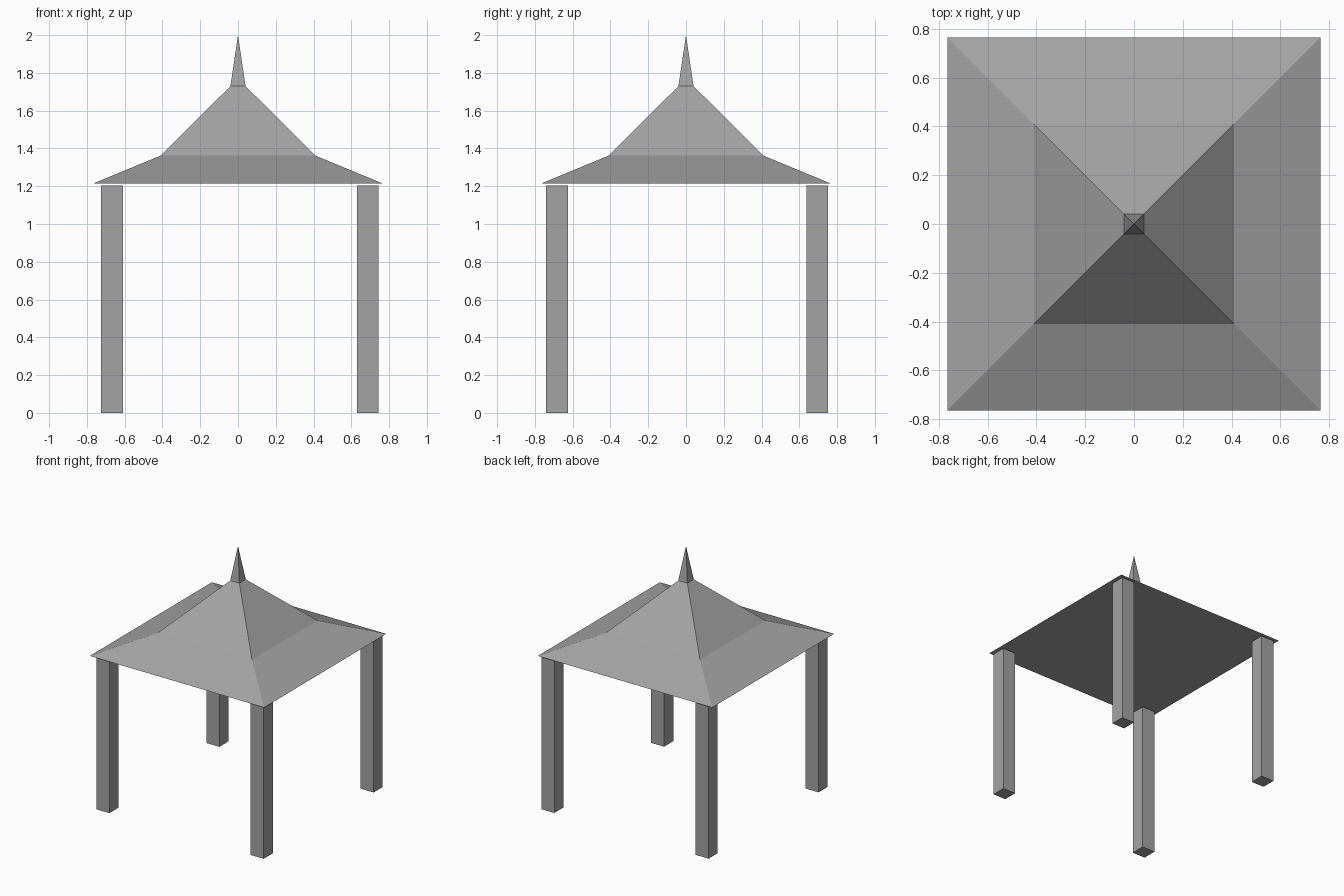
import bpy
import bmesh

cube = bpy.data.objects.get("Cube")
if cube:
    bpy.data.objects.remove(cube, do_unlink=True)

grey = bpy.data.materials.new("stone grey")
grey.use_nodes = True
colour = (0.37, 0.37, 0.37, 1)
grey.diffuse_color = colour
grey.node_tree.nodes["Principled BSDF"].inputs["Base Color"].default_value = colour


def square_stack(name, rings, apex=None, location=(0, 0, 0)):
    """Closed solid of stacked squares (half width, height), flat or pointed on top."""
    bm = bmesh.new()
    loops = [[bm.verts.new((x * h, y * h, z))
              for x, y in ((-1, -1), (1, -1), (1, 1), (-1, 1))] for h, z in rings]
    bm.faces.new(loops[0][::-1])
    for low, high in zip(loops, loops[1:]):
        for i in range(4):
            j = (i + 1) % 4
            bm.faces.new((low[i], low[j], high[j], high[i]))
    if apex is None:
        bm.faces.new(loops[-1])
    else:
        tip = bm.verts.new((0, 0, apex))
        for i in range(4):
            bm.faces.new((loops[-1][i], loops[-1][(i + 1) % 4], tip))
    mesh = bpy.data.meshes.new(name)
    bm.to_mesh(mesh)
    bm.free()
    mesh.materials.append(grey)
    obj = bpy.data.objects.new(name, mesh)
    obj.location = location
    bpy.context.collection.objects.link(obj)
    return obj


# Two-pitch roof with a flat underside, and the spire on its peak
square_stack("roof", [(0.765, 1.215), (0.41, 1.362), (0.04, 1.73)])
square_stack("spire", [(0.04, 1.73)], apex=2.0)

# Four square posts, one near each corner
for side, x in (("right", -0.667), ("left", 0.687)):
    for end, y in (("front", -0.683), ("back", 0.694)):
        square_stack(f"{end}_{side}_post", [(0.057, 0), (0.057, 1.205)], location=(x, y, 0))
